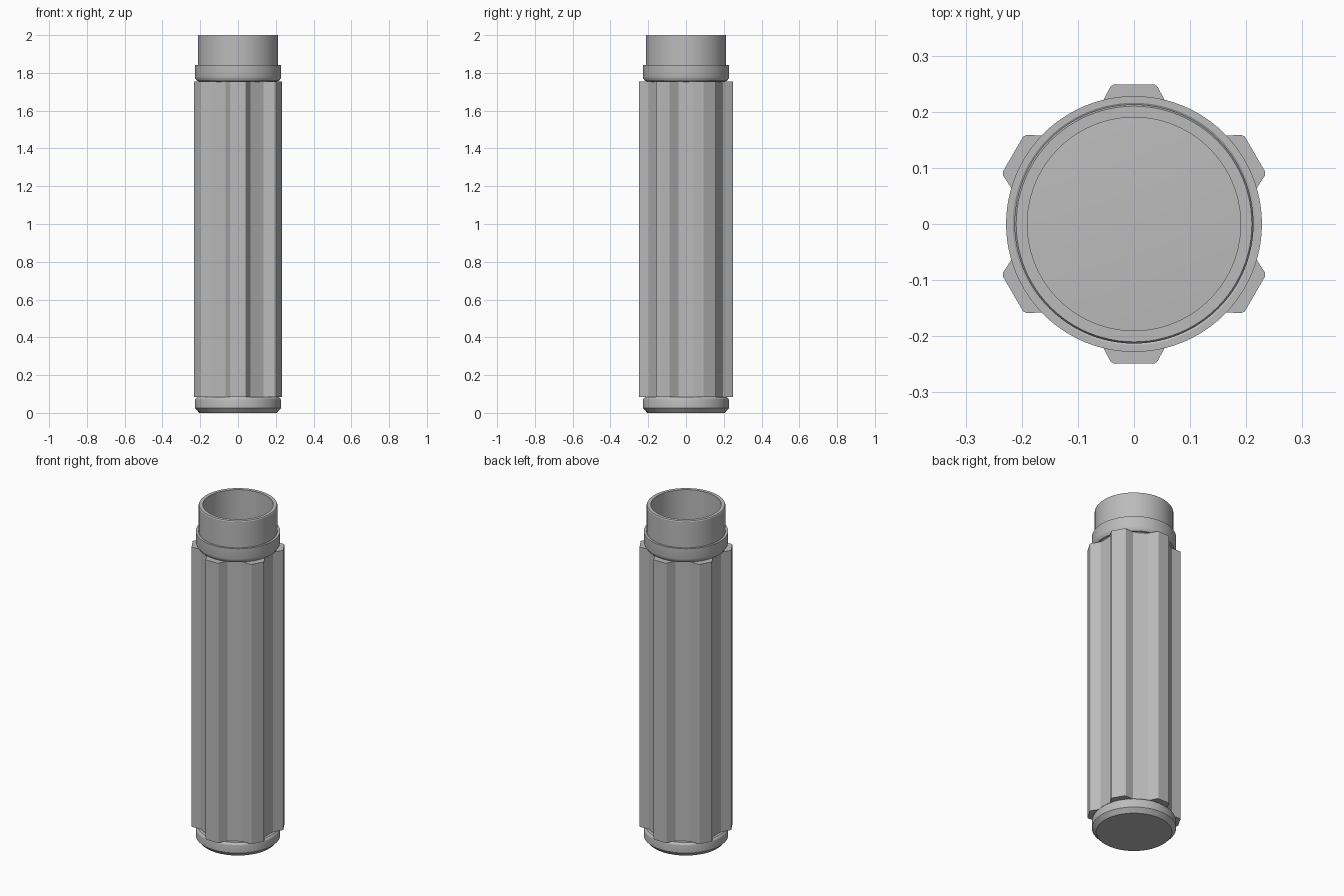
import bpy, bmesh
from math import sin, cos, pi, radians
from mathutils import Matrix, Vector

cube = bpy.data.objects.get("Cube")
if cube:
    bpy.data.objects.remove(cube, do_unlink=True)

# Single grey material
grey = bpy.data.materials.new("metal_grey")
grey.use_nodes = True
colour = (0.5, 0.5, 0.5, 1)
grey.diffuse_color = colour
grey.node_tree.nodes["Principled BSDF"].inputs["Base Color"].default_value = colour


def finish(name, bm, angle):
    bmesh.ops.recalc_face_normals(bm, faces=bm.faces)
    mesh = bpy.data.meshes.new(name)
    bm.to_mesh(mesh)
    bm.free()
    obj = bpy.data.objects.new(name, mesh)
    bpy.context.collection.objects.link(obj)
    mesh.materials.append(grey)
    bpy.ops.object.select_all(action="DESELECT")
    obj.select_set(True)
    bpy.context.view_layer.objects.active = obj
    bpy.ops.object.shade_smooth_by_angle(angle=radians(angle))
    return obj


def skin(bm, rings, closed=False):
    """Join successive rings of points with quads."""
    loops = [[bm.verts.new(p) for p in ring] for ring in rings]
    pairs = list(zip(loops, loops[1:]))
    if closed:
        pairs.append((loops[-1], loops[0]))
    for low, high in pairs:
        for i in range(len(low)):
            j = (i + 1) % len(low)
            bm.faces.new((low[i], low[j], high[j], high[i]))
    return loops


def lathe(name, profile, closed=False, steps=96):
    """Turn (radius, height) points; an open profile gets flat end discs."""
    bm = bmesh.new()
    rings = [[(r * cos(2 * pi * i / steps), r * sin(2 * pi * i / steps), z)
              for i in range(steps)] for r, z in profile]
    loops = skin(bm, rings, closed)
    if not closed:
        bm.faces.new(loops[0])
        bm.faces.new(loops[-1])
    return finish(name, bm, 30)


# Hollow inner tube, open at the top with a closed floor
lathe("inner_tube", [(0.2, 0.03), (0.2, 1.75), (0.213, 1.76), (0.213, 1.995),
                     (0.21, 2.0), (0.19, 2.0), (0.19, 0.06)])

# Collar below the open mouth
lathe("collar", [(0.205, 1.755), (0.217, 1.757), (0.226, 1.77), (0.228, 1.78),
                 (0.228, 1.842), (0.216, 1.842), (0.205, 1.835)], closed=True)

# Rounded end cap with a chamfered foot
lathe("end_cap", [(0.205, 0), (0.228, 0.025), (0.228, 0.062), (0.226, 0.073),
                  (0.217, 0.083), (0.2, 0.085)])

# Six-ribbed grip: one rib section repeated round the axis
rib = [(-0.067, 0.196), (-0.042, 0.245), (-0.036, 0.249),
       (0.036, 0.249), (0.042, 0.245), (0.067, 0.196)]
section = []
for k in range(6):
    turn = Matrix.Rotation(-k * pi / 3, 3, "Z")
    section += [turn @ Vector((x, y, 0)) for x, y in rib]
core = [p.normalized() * 0.197 for p in section]


def lift(points, z):
    return [p + Vector((0, 0, z)) for p in points]


bm = bmesh.new()
skin(bm, [lift(core, 0.085), lift(section, 0.085),
          lift(section, 1.755), lift(core, 1.755)], closed=True)
finish("ribbed_grip", bm, 20)
